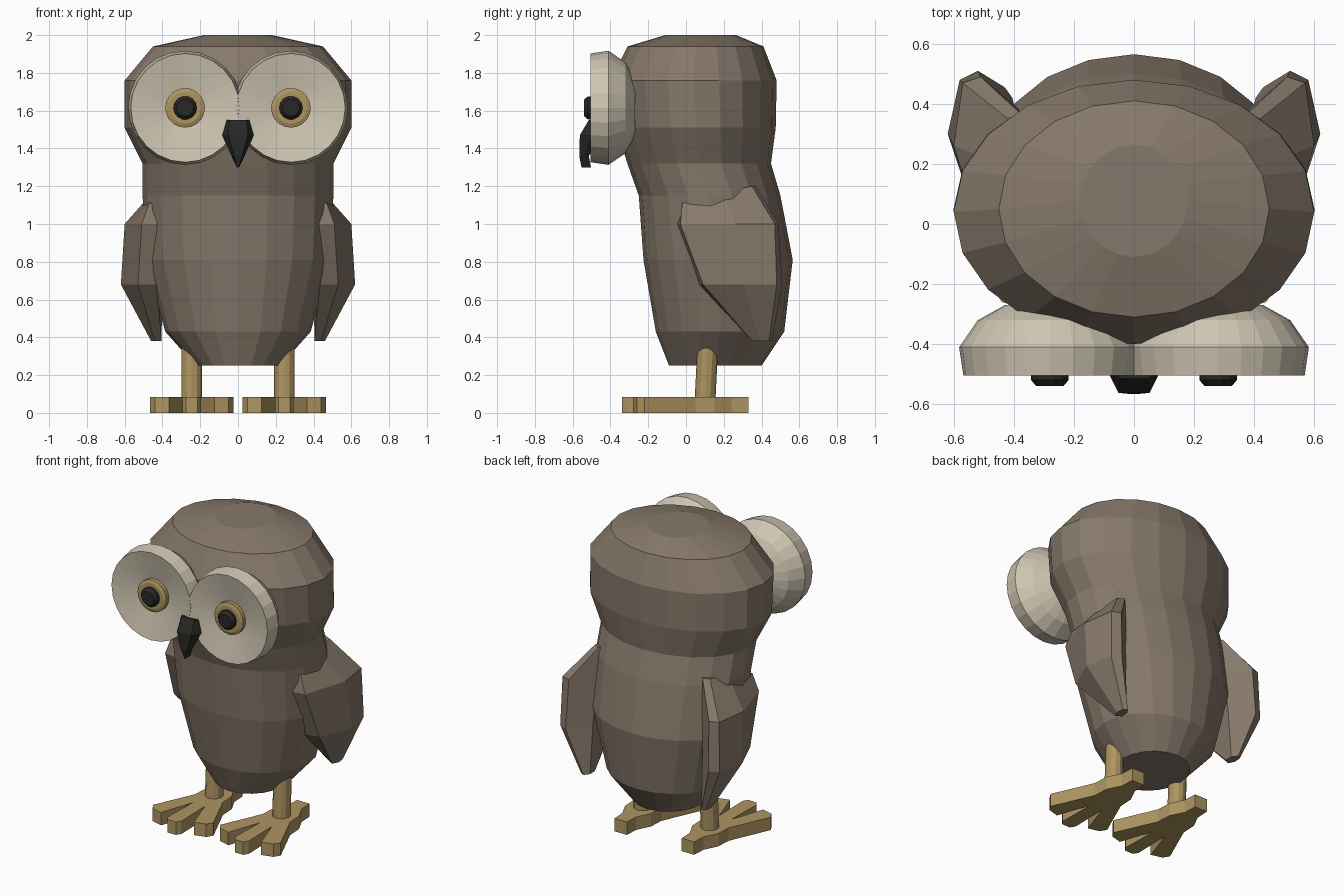
import bpy, bmesh
from math import sin, cos, tau


def material(name, rgb):
    m = bpy.data.materials.new(name)
    m.diffuse_color = (*rgb, 1)
    return m


BROWN = material("brown", (0.24, 0.19, 0.145))
CREAM = material("cream", (0.62, 0.56, 0.44))
GOLD = material("gold", (0.42, 0.30, 0.12))
BLACK = material("black", (0.02, 0.02, 0.018))


def loft(name, rings, mat, mirror=False):
    """Skin a list of equal-length point rings and cap both ends."""
    bm = bmesh.new()
    rows = [[bm.verts.new(p) for p in ring] for ring in rings]
    n = len(rows[0])
    for a, b in zip(rows, rows[1:]):
        for i in range(n):
            j = (i + 1) % n
            bm.faces.new((a[i], a[j], b[j], b[i]))
    bm.faces.new(rows[0])
    bm.faces.new(rows[-1])
    bmesh.ops.recalc_face_normals(bm, faces=bm.faces)
    me = bpy.data.meshes.new(name)
    bm.to_mesh(me)
    bm.free()
    me.materials.append(mat)
    ob = bpy.data.objects.new(name, me)
    bpy.context.collection.objects.link(ob)
    if mirror:
        ob.modifiers.new("mirror", 'MIRROR')
    return ob


def flat_ring(cx, cy, z, rx, ry, n):
    return [(cx + rx * cos(tau * i / n), cy + ry * sin(tau * i / n), z) for i in range(n)]


def eye_ring(y, r, n):
    return [(0.28 + r * cos(tau * i / n), y, 1.615 + r * sin(tau * i / n)) for i in range(n)]


# Body and head: z, front y, back y, half width
profile = [(0.25, -0.09, 0.40, 0.225), (0.43, -0.16, 0.52, 0.385),
           (0.81, -0.225, 0.565, 0.49), (1.15, -0.25, 0.50, 0.505),
           (1.32, -0.31, 0.45, 0.505), (1.51, -0.37, 0.475, 0.60),
           (1.76, -0.40, 0.48, 0.60), (1.94, -0.31, 0.41, 0.45),
           (2.00, -0.11, 0.265, 0.18)]
loft("body", [flat_ring(0, (f + b) / 2, z, w, (b - f) / 2, 20) for z, f, b, w in profile], BROWN)

# Dished face discs, irises and pupils
loft("face_disc", [eye_ring(y, r, 24) for y, r in
     [(-0.27, 0.15), (-0.32, 0.24), (-0.41, 0.302), (-0.505, 0.288), (-0.46, 0.06)]], CREAM, True)
loft("iris", [eye_ring(y, r, 20) for y, r in
     [(-0.44, 0.105), (-0.495, 0.105), (-0.503, 0.085)]], GOLD, True)
loft("pupil", [eye_ring(y, r, 14) for y, r in
     [(-0.48, 0.062), (-0.52, 0.062), (-0.54, 0.045)]], BLACK, True)

# Beak: z, half width, front half width, front y
beak = [(1.55, 0.06, 0.045, -0.515), (1.47, 0.083, 0.052, -0.562),
        (1.36, 0.035, 0.022, -0.565), (1.30, 0.006, 0.004, -0.553)]
loft("beak", [[(-w, -0.50, z), (-f, y, z), (f, y, z), (w, -0.50, z), (w * .8, -0.44, z),
               (-w * .8, -0.44, z)] if z > 1.4 else
              [(-w, y + .035, z), (-f, y, z), (f, y, z), (w, y + .035, z),
               (w * .8, y + .05, z), (-w * .8, y + .05, z)] for z, w, f, y in beak], BLACK)

# Wings: tilted top, two wide sections and a narrow tip
wing = [[(0.40, -0.01, 1.12), (0.47, -0.02, 1.11), (0.45, 0.20, 1.17),
         (0.42, 0.35, 1.20), (0.38, 0.37, 1.20), (0.33, 0.30, 1.20)]]
for z, pts in [
    (1.00, [(0.43, -0.045), (0.51, -0.03), (0.60, 0.26), (0.57, 0.47), (0.51, 0.49), (0.38, 0.38)]),
    (0.68, [(0.43, 0.07), (0.53, 0.09), (0.62, 0.30), (0.58, 0.48), (0.52, 0.51), (0.40, 0.40)]),
    (0.38, [(0.405, 0.37), (0.44, 0.35), (0.46, 0.39), (0.455, 0.44), (0.43, 0.455), (0.405, 0.42)]),
]:
    wing.append([(x, y, z) for x, y in pts])
loft("wing", wing, BROWN, True)

# Legs
loft("leg", [flat_ring(0.245, 0.10, 0.05, 0.055, 0.055, 12),
             flat_ring(0.245, 0.12, 0.45, 0.055, 0.055, 12)], GOLD, True)

# Feet: three front toes and a short back toe, half outline reflected
half = [(0.045, 0.33), (0.05, 0.24), (0.095, 0.15), (0.10, 0.05), (0.22, -0.22),
        (0.195, -0.26), (0.12, -0.28), (0.045, -0.06), (0.05, -0.31), (0.03, -0.34)]
outline = half + [(-x, y) for x, y in reversed(half)]
loft("foot", [[(0.245 + x, y, z) for x, y in outline] for z in (0, 0.085)], GOLD, True)
